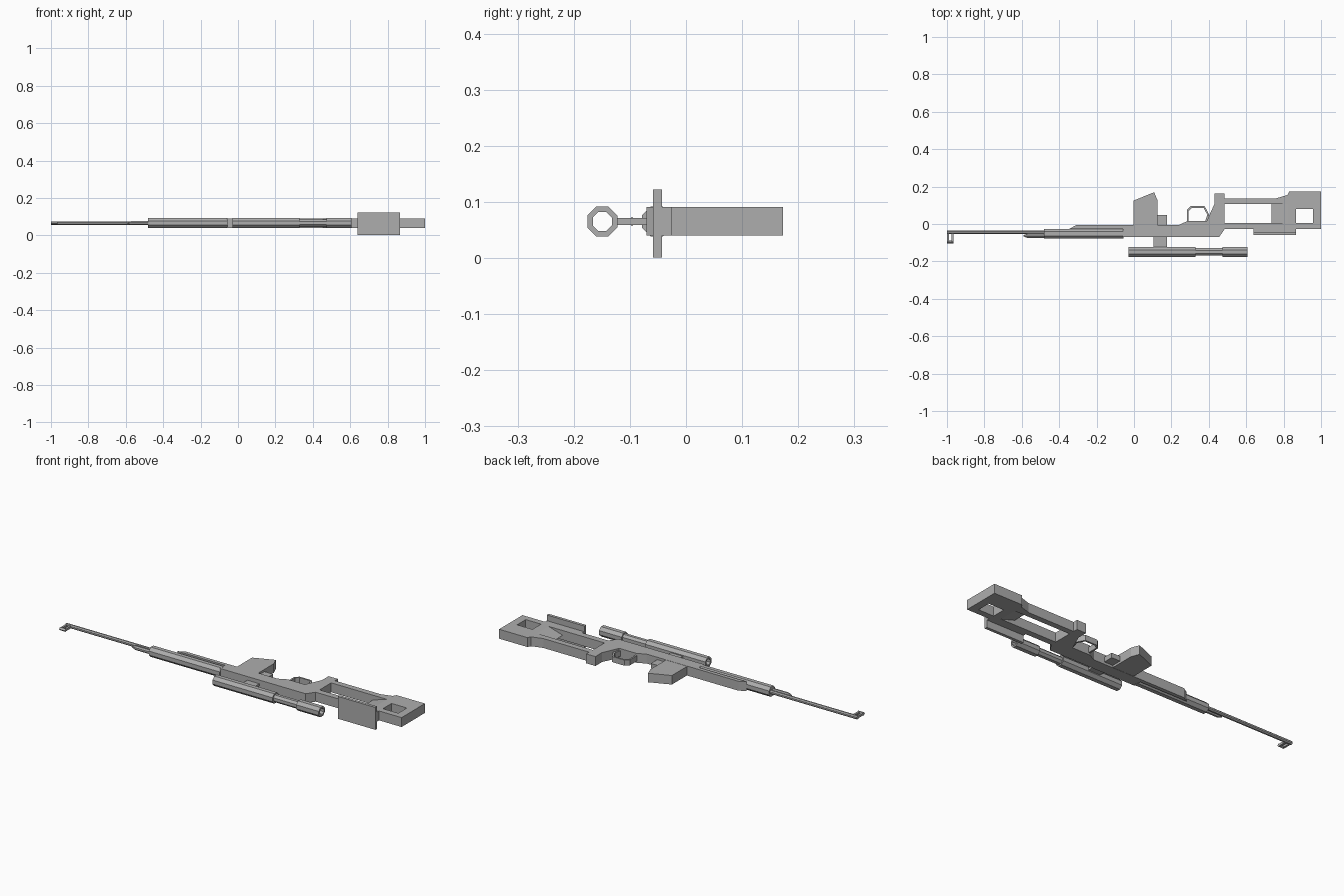
import bpy, bmesh, math
from mathutils import Vector

if "Cube" in bpy.data.objects:
    bpy.data.objects.remove(bpy.data.objects["Cube"], do_unlink=True)

grey = bpy.data.materials.new("plain grey")
grey.use_nodes = True
GREY = (0.42, 0.42, 0.42, 1)
grey.diffuse_color = GREY
grey.node_tree.nodes["Principled BSDF"].inputs["Base Color"].default_value = GREY

MID = 0.065            # height of the centre plane
LOW, HIGH = 0.04, 0.091  # faces of the main frame


def finish(name, bm):
    bmesh.ops.recalc_face_normals(bm, faces=bm.faces)
    mesh = bpy.data.meshes.new(name)
    bm.to_mesh(mesh)
    bm.free()
    mesh.materials.append(grey)
    obj = bpy.data.objects.new(name, mesh)
    bpy.context.collection.objects.link(obj)
    return obj


def plate(name, outline, z0, z1, holes=()):
    """Flat outline in x/y, with optional holes, extruded in z."""
    bm = bmesh.new()
    for loop in (outline, *holes):
        vs = [bm.verts.new((x, y, z0)) for x, y in loop]
        for i, v in enumerate(vs):
            bm.edges.new((v, vs[(i + 1) % len(vs)]))
    bmesh.ops.triangle_fill(bm, edges=bm.edges[:], use_beauty=True)
    bmesh.ops.dissolve_limit(bm, angle_limit=0.01, verts=bm.verts[:], edges=bm.edges[:])
    out = bmesh.ops.extrude_face_region(bm, geom=bm.faces[:], use_keep_orig=True)
    top = [g for g in out["geom"] if isinstance(g, bmesh.types.BMVert)]
    bmesh.ops.translate(bm, verts=top, vec=(0, 0, z1 - z0))
    return finish(name, bm)


def rect(x0, x1, y0, y1):
    return [(x0, y0), (x1, y0), (x1, y1), (x0, y1)]


def lathe_x(name, profile, y, sides=8, closed=False):
    """Rings of (x, flat radius) around an axis along x, flats facing up and down."""
    bm = bmesh.new()
    rings = []
    for x, r in profile:
        r /= math.cos(math.pi / sides)
        angles = [2 * math.pi * (i + 0.5) / sides for i in range(sides)]
        rings.append([bm.verts.new((x, y + r * math.cos(a), MID + r * math.sin(a))) for a in angles])
    pairs = list(zip(rings, rings[1:]))
    if closed:
        pairs.append((rings[-1], rings[0]))
    else:
        bm.faces.new(rings[0])
        bm.faces.new(rings[-1])
    for a, b in pairs:
        for i in range(sides):
            j = (i + 1) % sides
            bm.faces.new((a[i], a[j], b[j], b[i]))
    return finish(name, bm)


# Receiver, grip and skeleton stock in one slab
plate("frame", [
    (-0.06, -0.07), (0.455, -0.07), (0.485, -0.027), (1, -0.027), (1, 0.173),
    (0.83, 0.173), (0.82, 0.155), (0.76, 0.137), (0.485, 0.137), (0.485, 0.162),
    (0.43, 0.162), (0.43, 0.107), (0.395, 0.03), (0.39, 0.016), (0.285, 0.016),
    (0.24, -0.006), (-0.31, -0.006), (-0.345, -0.026), (-0.06, -0.026)],
    LOW, HIGH,
    holes=[rect(0.485, 0.82, 0.006, 0.106), rect(0.865, 0.957, 0.006, 0.08)])

# Wedge at the rear of the large stock opening
bm = bmesh.new()
ends = []
for y in (0.006, 0.106):
    ends.append([bm.verts.new(p) for p in ((0.735, y, MID), (0.82, y, LOW), (0.82, y, HIGH))])
bm.faces.new(ends[0])
bm.faces.new(ends[1])
for i in range(3):
    j = (i + 1) % 3
    bm.faces.new((ends[0][i], ends[0][j], ends[1][j], ends[1][i]))
finish("stock_wedge", bm)

# Cheek rest: upright plate on a spacer
plate("cheek_spacer", rect(0.64, 0.865, -0.045, -0.026), LOW, HIGH)
plate("cheek_plate", rect(0.64, 0.865, -0.059, -0.043), 0.001, 0.122)

# Magazine and the small block behind it
plate("magazine", [(-0.003, -0.01), (0.125, -0.01), (0.125, 0.128), (0.108, 0.17), (-0.003, 0.125)],
      LOW + 0.001, HIGH - 0.001)
plate("magazine_catch", rect(0.12, 0.177, -0.01, 0.048), 0.052, 0.078)

# Trigger guard band
plate("trigger_guard", [
    (0.283, 0.01), (0.283, 0.075), (0.303, 0.095), (0.378, 0.095), (0.402, 0.05),
    (0.39, 0.012), (0.38, 0.012), (0.392, 0.05), (0.372, 0.086), (0.308, 0.086),
    (0.292, 0.07), (0.292, 0.01)], 0.05, 0.08)

# Handguard, barrel and the tube beneath the barrel
lathe_x("handguard", [(-0.48, 0.0265), (-0.055, 0.0265)], -0.052)
lathe_x("barrel", [(-1.0, 0.0095), (-0.47, 0.0095)], -0.043)
lathe_x("gas_tube", [(-0.59, 0.004), (-0.57, 0.011), (-0.47, 0.011)], -0.063)

# Front sight: two thin posts carrying a diamond bar
for label, x in (("front", -1.0), ("rear", -0.977)):
    plate("sight_post_" + label, rect(x, x + 0.011, -0.095, -0.045), 0.059, 0.071)
sight = lathe_x("sight_bar", [(-1.0, 0.006), (-0.966, 0.006)], 0, sides=4)
for v in sight.data.vertices:          # turn the square bar onto its corner
    y, z = v.co.y, v.co.z - MID
    v.co = Vector((v.co.x, -0.096 + (y - z) * 0.7071, MID + (y + z) * 0.7071))

# Hollow scope tube with a slimmer waist, and its mount
lathe_x("scope", [
    (-0.03, 0.0265), (0.33, 0.0265), (0.33, 0.0195), (0.472, 0.0195), (0.472, 0.0265),
    (0.607, 0.0265), (0.607, 0.017), (-0.03, 0.017)], -0.149, closed=True)
plate("scope_mount", rect(0.105, 0.177, -0.126, -0.065), 0.059, 0.071)
